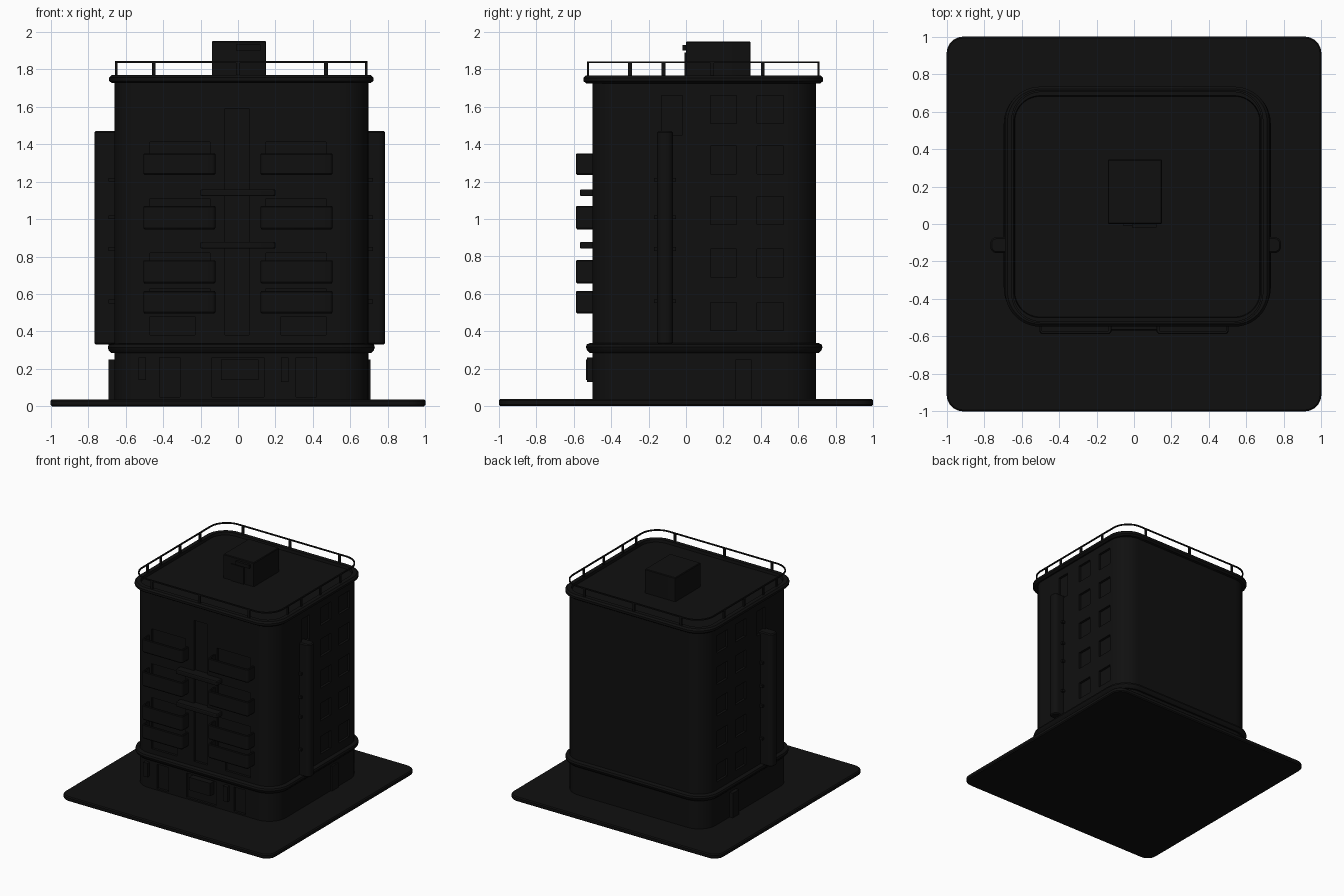
import bpy, bmesh, math

if "Cube" in bpy.data.objects:
    bpy.data.objects.remove(bpy.data.objects["Cube"])

mat = bpy.data.materials.new("dark_paint")
mat.diffuse_color = (0.005, 0.005, 0.005, 1)
mat.use_nodes = True
mat.node_tree.nodes["Principled BSDF"].inputs["Base Color"].default_value = mat.diffuse_color


def finish(name, bm):
    bmesh.ops.recalc_face_normals(bm, faces=bm.faces)
    mesh = bpy.data.meshes.new(name)
    bm.to_mesh(mesh)
    bm.free()
    mesh.materials.append(mat)
    ob = bpy.data.objects.new(name, mesh)
    bpy.context.collection.objects.link(ob)
    return ob


def loft(name, rect, r, profile, closed=False, seg=8):
    """Rounded rectangle (x0, x1, y0, y1) swept through (offset, z) profile points."""
    x0, x1, y0, y1 = rect
    bm = bmesh.new()
    rings = []
    for off, z in profile:
        rad = max(r + off, 0.002)
        corners = [(x1, y1, 1, 1), (x0, y1, -1, 1), (x0, y0, -1, -1), (x1, y0, 1, -1)]
        ring = []
        for k, (cx, cy, sx, sy) in enumerate(corners):
            cx += sx * (off - rad)
            cy += sy * (off - rad)
            for i in range(seg + 1):
                a = (k + i / seg) * math.pi / 2
                ring.append(bm.verts.new((cx + rad * math.cos(a), cy + rad * math.sin(a), z)))
        rings.append(ring)
    pairs = list(zip(rings, rings[1:]))
    if closed:
        pairs.append((rings[-1], rings[0]))
    else:
        bm.faces.new(rings[0])
        bm.faces.new(rings[-1])
    n = len(rings[0])
    for a, b in pairs:
        for i in range(n):
            j = (i + 1) % n
            bm.faces.new((a[i], a[j], b[j], b[i]))
    return finish(name, bm)


def boxes(name, items):
    """One mesh made of boxes given as (x0, x1, y0, y1, z0, z1)."""
    bm = bmesh.new()
    for x0, x1, y0, y1, z0, z1 in items:
        vs = bmesh.ops.create_cube(bm, size=1)["verts"]
        for v in vs:
            v.co = ((x0 + x1) / 2 + v.co.x * (x1 - x0),
                    (y0 + y1) / 2 + v.co.y * (y1 - y0),
                    (z0 + z1) / 2 + v.co.z * (z1 - z0))
    return finish(name, bm)


XL, XR, YF, YB = -0.66, 0.695, -0.50, 0.695
WALL = (XL, XR, YF, YB)
D = 0.02  # depth of window recesses

# Ground plate
loft("ground_plate", (-1, 1, -1, 1), 0.09,
     [(-0.008, 0), (0, 0.008), (0, 0.03), (-0.008, 0.038)])

# Main block
body = loft("building_body", WALL, 0.16, [(0, 0.03), (0, 1.745)], seg=12)

# Recesses: side windows, balcony doors, stair strip, ground floor openings
cuts = []
side_windows = [(y, y + 0.14, z, z + 0.15)
                for y in (0.13, 0.38) for z in (0.405, 0.69, 0.97, 1.24, 1.51)]
side_windows.append((-0.13, -0.02, 1.45, 1.66))
for y0, y1, z0, z1 in side_windows:
    cuts.append((XL - 0.05, XL + D, y0, y1, z0, z1))
    cuts.append((XR - D, XR + 0.05, y0, y1, z0, z1))
front_openings = [(0.15, 0.47, z, z + h) for z, h in
                  ((1.26, 0.15), (0.97, 0.14), (0.68, 0.14), (0.52, 0.11))]
front_openings += [(0.23, 0.47, 0.38, 0.48), (0.31, 0.42, 0.05, 0.26)]
for x0, x1, z0, z1 in front_openings:
    cuts.append((x0, x1, YF - 0.05, YF + D, z0, z1))
    cuts.append((-x1, -x0, YF - 0.05, YF + D, z0, z1))
cuts.append((-0.07, 0.06, YF - 0.05, YF + D, 0.38, 1.59))
cuts.append((-0.14, 0.14, YF - 0.05, YF + D, 0.05, 0.26))
cutter = boxes("recess_cutter", cuts)
cutter.hide_render = True
mod = body.modifiers.new("recesses", 'BOOLEAN')
mod.operation = 'DIFFERENCE'
mod.solver = 'EXACT'
mod.object = cutter
bpy.context.view_layer.objects.active = body
bpy.ops.object.modifier_apply(modifier=mod.name)
bpy.data.objects.remove(cutter)

# Band above the ground floor
loft("floor_band", WALL, 0.16,
     [(-0.03, 0.285), (0.015, 0.285), (0.03, 0.30), (0.035, 0.315),
      (0.03, 0.33), (0.012, 0.337), (-0.03, 0.337)], closed=True, seg=12)

# Roof rim with raised edge
loft("roof_rim", (-0.66, 0.695, -0.52, 0.705), 0.16,
     [(-0.025, 1.725), (0.012, 1.725), (0.028, 1.737), (0.028, 1.755),
      (0.015, 1.768), (-0.02, 1.768), (-0.025, 1.74)], closed=True, seg=12)

# Roof railing
RL, RR, RF, RB = -0.655, 0.69, -0.53, 0.715
loft("roof_handrail", (RL, RR, RF, RB), 0.16,
     [(0, 1.833), (0, 1.843), (-0.011, 1.843), (-0.011, 1.833)], closed=True, seg=12)
posts = []
for x in (-0.45, 0.0, 0.47):
    for y in (RF, RB - 0.012):
        posts.append((x - 0.01, x + 0.01, y, y + 0.012, 1.755, 1.837))
for y in (-0.30, -0.12, 0.14, 0.41):
    for x in (RL, RR - 0.012):
        posts.append((x, x + 0.012, y - 0.01, y + 0.01, 1.755, 1.837))
boxes("railing_posts", posts)

# Roof stair house and its door hood
loft("roof_house", (-0.14, 0.15, 0, 0.345), 0.008, [(0, 1.73), (0, 1.945), (-0.005, 1.95)], seg=2)
boxes("roof_house_door", [(-0.06, 0.06, -0.008, 0.01, 1.74, 1.89),
                          (-0.01, 0.12, -0.02, 0.01, 1.90, 1.93)])

# Balconies: rounded trays
for side, (x0, x1) in (("left", (-0.505, -0.12)), ("right", (0.12, 0.505))):
    for i, (z0, z1) in enumerate(((0.495, 0.615), (0.655, 0.78), (0.945, 1.07), (1.235, 1.35))):
        loft(f"balcony_{side}_{i + 1}", (x0, x1, -0.588, -0.46), 0.02,
             [(-0.006, z0), (0, z0 + 0.008), (0, z1 - 0.005), (-0.004, z1),
              (-0.015, z1), (-0.015, z1 - 0.06)], seg=4)

# Ledges crossing the stair strip
for i, z in enumerate((0.86, 1.14)):
    loft(f"stair_ledge_{i + 1}", (-0.20, 0.20, -0.567, -0.47), 0.015,
         [(-0.004, z - 0.018), (0, z - 0.012), (0, z + 0.012), (-0.004, z + 0.018)], seg=3)

# Round-fronted side shafts with brackets
for side, rect, bx in (("left", (-0.767, -0.62, -0.155, -0.07), (-0.69, -0.64)),
                       ("right", (0.65, 0.785, -0.155, -0.07), (0.68, 0.72))):
    loft(f"side_shaft_{side}", rect, 0.035,
         [(-0.008, 0.33), (0, 0.338), (0, 1.462), (-0.008, 1.47)], seg=6)
    boxes(f"shaft_brackets_{side}", [(bx[0], bx[1], -0.172, -0.053, z, z + 0.02)
                                     for z in (0.55, 0.83, 1.0, 1.2)])

# Ground floor side doors
for side, x0, x1 in (("left", -0.69, -0.64), ("right", 0.68, 0.708)):
    boxes(f"side_door_{side}", [(x0, x1, 0.265, 0.35, 0.03, 0.25)])

# Entrance hood and wall boxes beside the doors
boxes("entrance_hood", [(-0.09, 0.11, -0.535, -0.47, 0.14, 0.25)])
boxes("entrance_wall_boxes", [(0.23, 0.27, -0.53, -0.47, 0.13, 0.26),
                              (-0.53, -0.49, -0.53, -0.47, 0.14, 0.26)])

# Smooth the curves, keep the edges
bpy.ops.object.select_all(action='SELECT')
bpy.ops.object.shade_smooth_by_angle(angle=math.radians(30))
